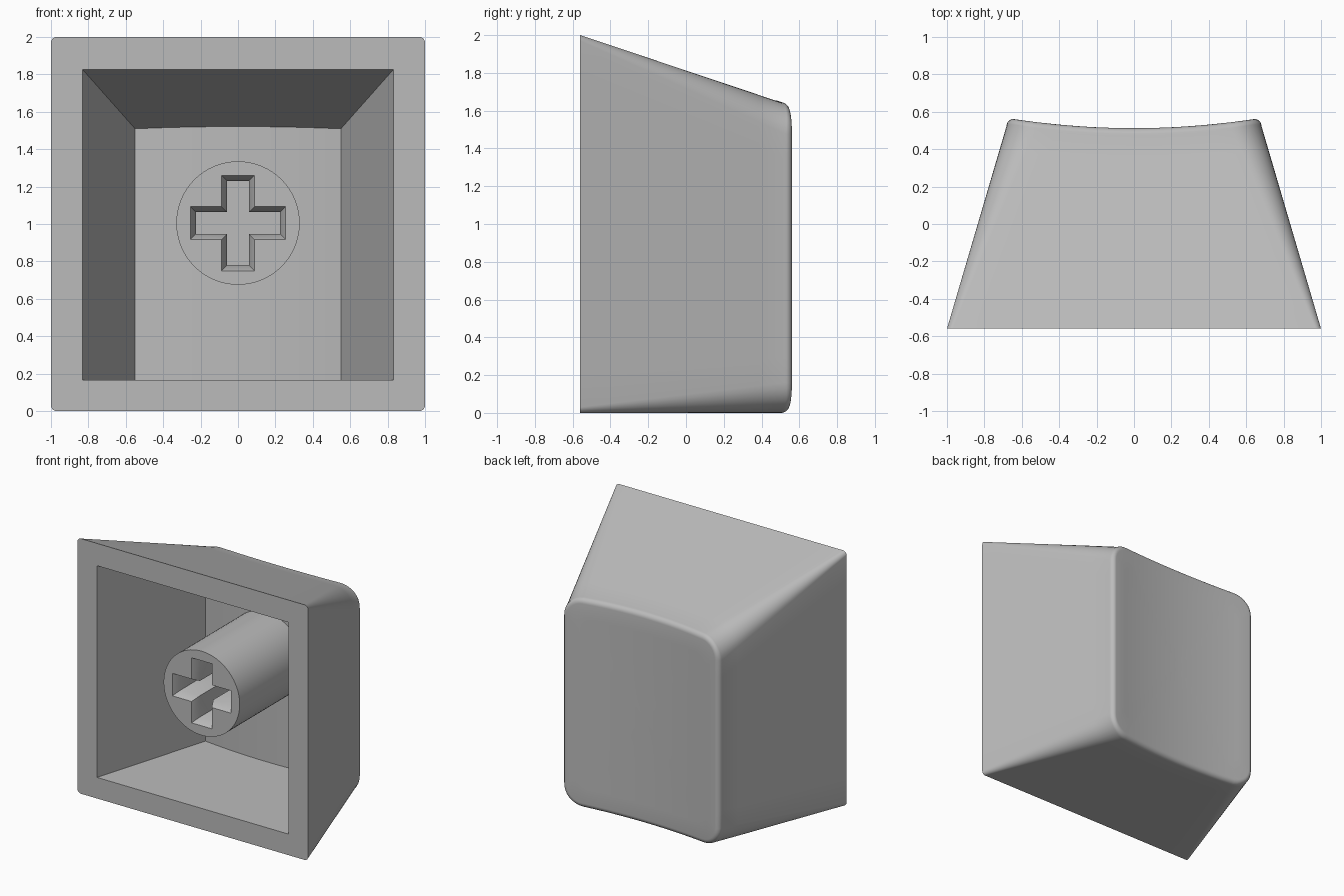
import bpy, bmesh, math
from mathutils import Vector

if "Cube" in bpy.data.objects:
    bpy.data.objects.remove(bpy.data.objects["Cube"], do_unlink=True)

grey = bpy.data.materials.new("plain grey")
grey.use_nodes = True
COLOUR = (0.5, 0.5, 0.5, 1)
grey.diffuse_color = COLOUR
grey.node_tree.nodes["Principled BSDF"].inputs["Base Color"].default_value = COLOUR

FRONT = -0.56
ROUND = 0.04


def dish(x):
    """Depth of the scooped back at a given x."""
    return 0.512 + 0.05 * min(1, abs(x) / 0.65) ** 2


def top(y, start=2.0):
    """Height of a sloping top wall."""
    return start - 0.335 * (y - FRONT)


def loft(name, rings):
    """Closed solid through a list of equal-length point rings."""
    bm = bmesh.new()
    rows = [[bm.verts.new(p) for p in ring] for ring in rings]
    n = len(rows[0])
    for a, b in zip(rows, rows[1:]):
        for i in range(n):
            j = (i + 1) % n
            bm.faces.new((a[i], a[j], b[j], b[i]))
    bm.faces.new(rows[0][::-1])
    bm.faces.new(rows[-1])
    bmesh.ops.recalc_face_normals(bm, faces=bm.faces)
    mesh = bpy.data.meshes.new(name)
    bm.to_mesh(mesh)
    bm.free()
    mesh.materials.append(grey)
    obj = bpy.data.objects.new(name, mesh)
    bpy.context.collection.objects.link(obj)
    return obj


def rounded_rect(hw, z0, z1, r, arc=8, side=10):
    """Outline of (x, z) points, with the straight sides subdivided."""
    corners = [(hw - r, z1 - r), (r - hw, z1 - r), (r - hw, z0 + r), (hw - r, z0 + r)]
    pts = []
    for k, (cx, cz) in enumerate(corners):
        for i in range(arc + 1):
            a = math.pi / 2 * (k + i / arc)
            pts.append(Vector((cx + r * math.cos(a), cz + r * math.sin(a))))
        nx, nz = corners[(k + 1) % 4]
        a = math.pi / 2 * (k + 1)
        end = Vector((nx + r * math.cos(a), nz + r * math.sin(a)))
        start = pts[-1].copy()
        pts += [start.lerp(end, i / side) for i in range(1, side)]
    return pts


def shell_ring(t, inset=0.0, lift=0.0, scale=1.0):
    """Cross-section of the cap: t runs front to back, inset and lift round the rim."""
    nominal = top(FRONT + t * 1.08)
    outline = rounded_rect(1 - 0.318 * t - inset, inset, nominal - inset,
                           0.03 + 0.13 * t - inset)
    ring = []
    for p in outline:
        x = p.x * scale
        z = nominal / 2 + (p.y - nominal / 2) * scale
        y = FRONT + t * (dish(x) - ROUND - FRONT) + lift
        ring.append((x, y, z * top(y - lift) / nominal))
    return ring


def cut(target, cutter):
    """Subtract the cutter for good, then drop it."""
    mod = target.modifiers.new("cut", "BOOLEAN")
    mod.operation = "DIFFERENCE"
    mod.solver = "EXACT"
    mod.object = cutter
    bpy.context.view_layer.objects.active = target
    bpy.ops.object.modifier_apply(modifier=mod.name)
    bpy.data.objects.remove(cutter, do_unlink=True)


def smooth(obj):
    bpy.ops.object.select_all(action="DESELECT")
    obj.select_set(True)
    bpy.context.view_layer.objects.active = obj
    bpy.ops.object.shade_smooth_by_angle(angle=math.radians(30))


# Outer shell: tapered walls, rounded rim, scooped back
rings = [shell_ring(i / 8) for i in range(9)]
for i in range(1, 7):
    a = math.pi / 2 * i / 6
    rings.append(shell_ring(1, ROUND * (1 - math.cos(a)), ROUND * math.sin(a)))
for s in (0.85, 0.7, 0.55, 0.4, 0.25, 0.1, 0.01):
    rings.append(shell_ring(1, ROUND, ROUND, s))
shell = loft("cap_shell", rings)

# Hollow: tapered pocket with a level lower wall and a curved back
slices = []
for i in range(17):
    s = i / 8 - 1
    y0, y1 = FRONT - 0.04, dish(0.55 * s) - 0.165
    slices.append([(0.842 * s, y0, 0.165), (0.842 * s, y0, top(y0, 1.825)),
                   (0.55 * s, y1, top(y1, 1.825)), (0.55 * s, y1, 0.165)])
cut(shell, loft("pocket_cutter", slices))
smooth(shell)

# Stem: round post rising from the back wall
STEM_FRONT, STEM_Z = -0.45, 1.005


def circle(y, r=0.33, n=64):
    return [(r * math.cos(math.tau * i / n), y, STEM_Z + r * math.sin(math.tau * i / n))
            for i in range(n)]


def cross(y, inset):
    """Plus-shaped outline, one arm turned four times."""
    w, l = 0.088 - inset, 0.255 - inset
    pts = []
    for k in range(4):
        c, s = round(math.cos(k * math.pi / 2)), round(math.sin(k * math.pi / 2))
        for x, z in ((l, -w), (l, w), (w, w)):
            pts.append((x * c - z * s, y, STEM_Z + x * s + z * c))
    return pts


stem = loft("stem", [circle(STEM_FRONT), circle(0.42)])

# Cross socket with a chamfered mouth
cut(stem, loft("socket_cutter", [cross(STEM_FRONT - 0.02, -0.01), cross(STEM_FRONT + 0.06, 0.03),
                                 cross(STEM_FRONT + 0.5, 0.03)]))
smooth(stem)
